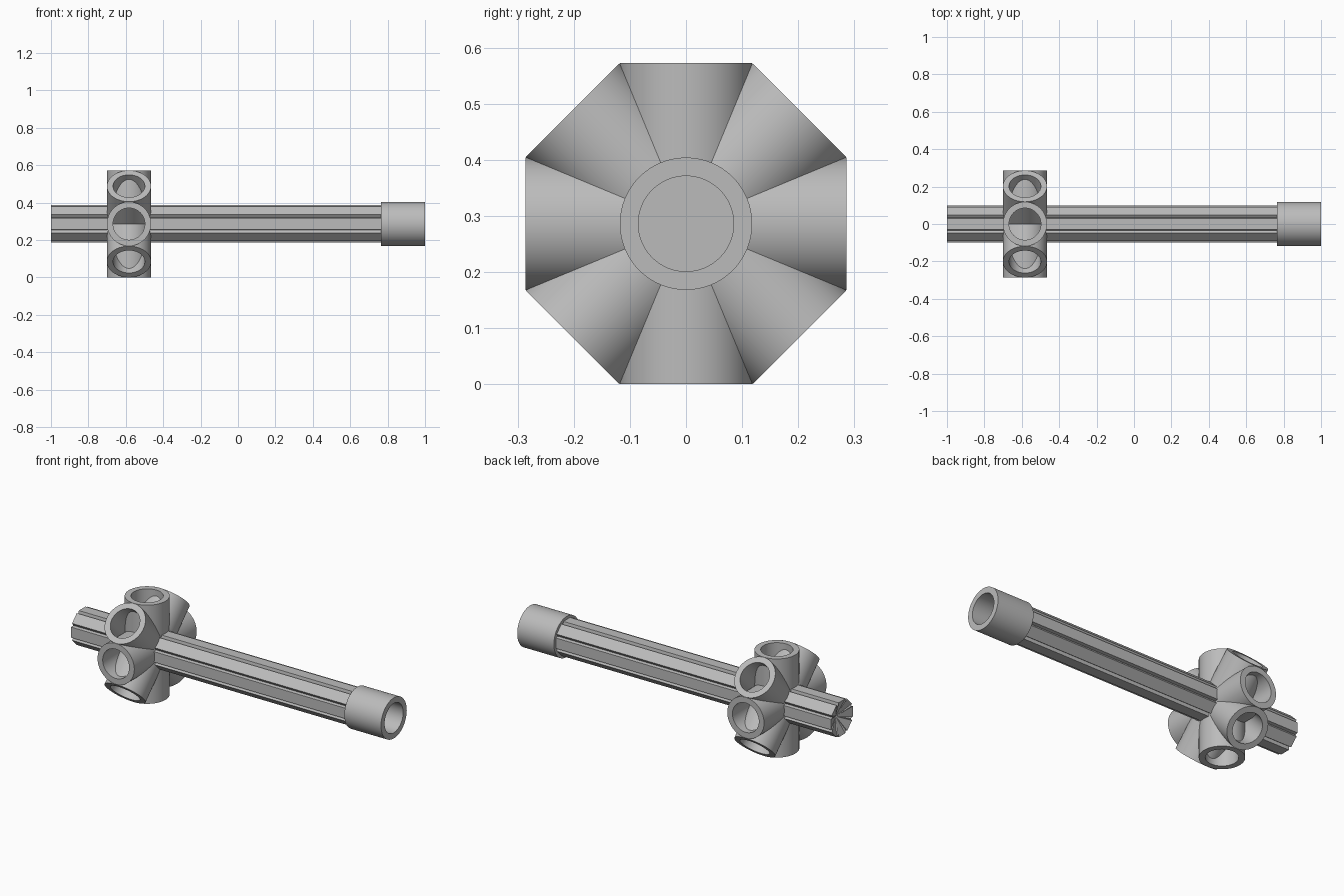
import bpy, bmesh
from math import sin, cos, tan, pi
from mathutils import Matrix, Vector

cube = bpy.data.objects.get("Cube")
if cube:
    bpy.data.objects.remove(cube)

AXIS_Z = 0.286      # height of the shaft axis
HUB_X = -0.583      # position of the ring of sockets
OUTER, INNER, LENGTH = 0.118, 0.085, 0.235
APOTHEM = 0.1       # shaft flat distance

grey = bpy.data.materials.new("plain grey")
grey.use_nodes = True
grey.diffuse_color = (0.5, 0.5, 0.5, 1)
grey.node_tree.nodes["Principled BSDF"].inputs["Base Color"].default_value = (0.5, 0.5, 0.5, 1)


def finish(bm, name, matrix, smooth=False):
    bmesh.ops.recalc_face_normals(bm, faces=bm.faces[:])
    mesh = bpy.data.meshes.new(name)
    bm.to_mesh(mesh)
    bm.free()
    mesh.materials.append(grey)
    obj = bpy.data.objects.new(name, mesh)
    bpy.context.collection.objects.link(obj)
    obj.matrix_world = matrix
    if smooth:
        bpy.ops.object.select_all(action="DESELECT")
        obj.select_set(True)
        bpy.context.view_layer.objects.active = obj
        bpy.ops.object.shade_smooth_by_angle(angle=pi / 6)
    return obj


def tube(name, matrix, sides=64):
    """Open pipe along local z, starting at its origin."""
    bm = bmesh.new()
    rings = []
    for r, z in ((OUTER, 0), (OUTER, LENGTH), (INNER, LENGTH), (INNER, 0)):
        rings.append([bm.verts.new((r * cos(2 * pi * i / sides), r * sin(2 * pi * i / sides), z))
                      for i in range(sides)])
    for a, b in zip(rings, rings[1:] + rings[:1]):
        for i in range(sides):
            j = (i + 1) % sides
            bm.faces.new((a[i], a[j], b[j], b[i]))
    return finish(bm, name, matrix, smooth=True)


def shaft(name, x0, x1):
    """Octagonal bar with a groove along each corner and a dished near end."""
    half = APOTHEM * tan(pi / 8)
    groove = 0.011
    section = []
    for i in range(8):
        turn = Matrix.Rotation(i * pi / 4, 3, "X")
        section += [turn @ Vector((0, y, APOTHEM)) for y in (half - groove, groove - half)]
        section.append(turn @ Matrix.Rotation(pi / 8, 3, "X") @ Vector((0, 0, APOTHEM - 0.012)))
    bm = bmesh.new()
    near = [bm.verts.new(p + Vector((x0, 0, 0))) for p in section]
    far = [bm.verts.new(p + Vector((x1, 0, 0))) for p in section]
    centre = bm.verts.new((x0 + 0.04, 0, 0))
    for i in range(len(near)):
        j = (i + 1) % len(near)
        bm.faces.new((near[i], near[j], far[j], far[i]))
        bm.faces.new((near[j], near[i], centre))
    bm.faces.new(far)
    return finish(bm, name, Matrix.Translation((0, 0, AXIS_Z)))


# Main shaft and end socket
shaft("grooved_shaft", -1.0, 0.85)
along_x = Matrix.Rotation(pi / 2, 4, "Y")
tube("end_socket", Matrix.Translation((1 - LENGTH, 0, AXIS_Z)) @ along_x)

# Ring of eight sockets around the shaft
for k in range(8):
    place = (Matrix.Translation((HUB_X, 0, AXIS_Z)) @ Matrix.Rotation(k * pi / 4, 4, "X")
             @ Matrix.Translation((0, 0, AXIS_Z - LENGTH)))
    tube(f"ring_socket_{k + 1}", place)
